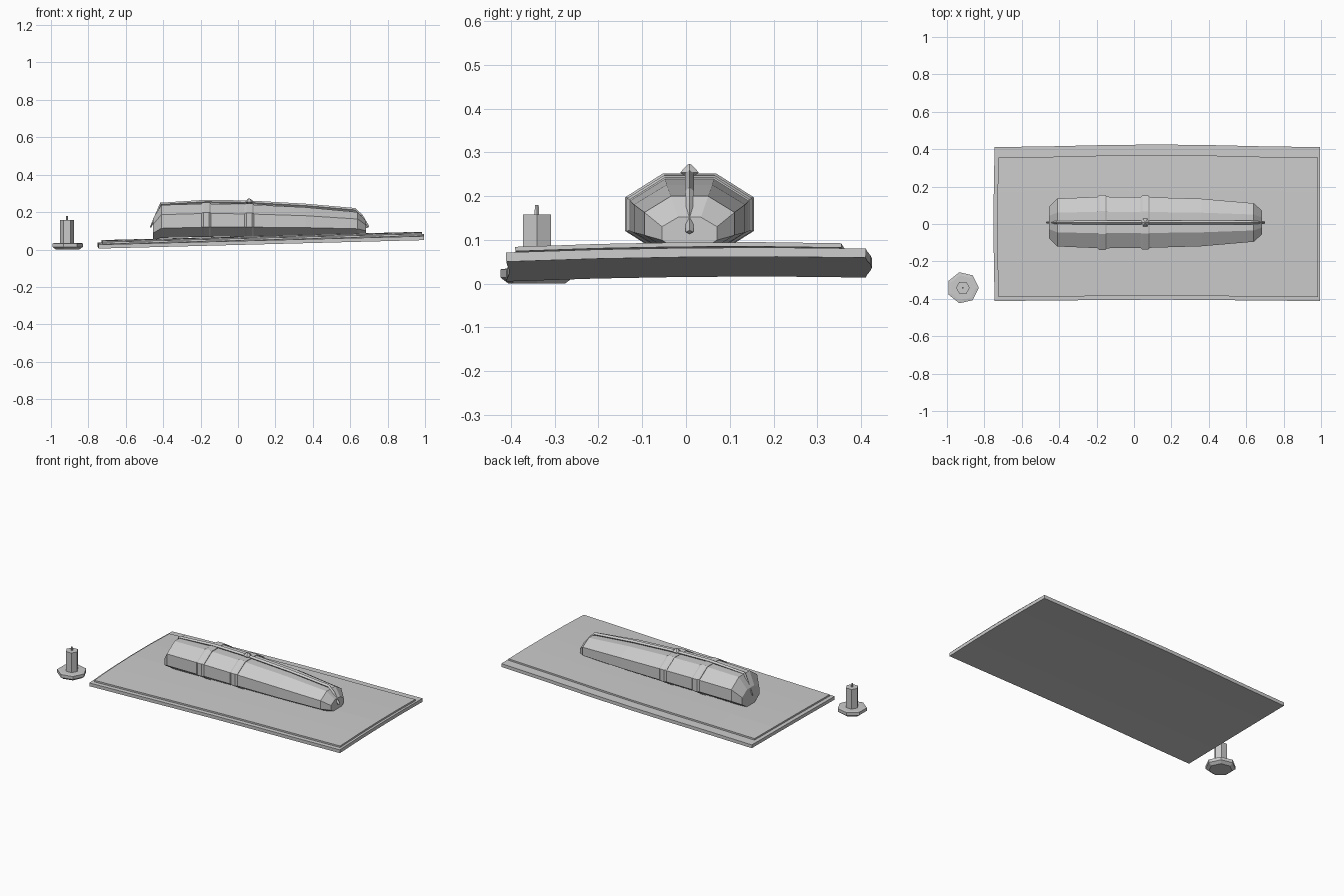
import bpy, math

if "Cube" in bpy.data.objects:
    bpy.data.objects.remove(bpy.data.objects["Cube"])

grey = bpy.data.materials.new("plain grey")
grey.diffuse_color = (0.6, 0.6, 0.6, 1)
grey.use_nodes = True
grey.node_tree.nodes["Principled BSDF"].inputs["Base Color"].default_value = grey.diffuse_color


def make(name, verts, faces):
    me = bpy.data.meshes.new(name)
    me.from_pydata(verts, [], faces)
    me.materials.append(grey)
    ob = bpy.data.objects.new(name, me)
    bpy.context.collection.objects.link(ob)
    return ob


def loft(name, rings):
    """Skin a list of equal-sized rings and cap both ends."""
    n = len(rings[0])
    verts = [v for r in rings for v in r]
    faces = [(i * n + j, i * n + (j + 1) % n, (i + 1) * n + (j + 1) % n, (i + 1) * n + j)
             for i in range(len(rings) - 1) for j in range(n)]
    faces += [tuple(reversed(range(n))), tuple(range(len(verts) - n, len(verts)))]
    return make(name, verts, faces)


def turned(name, cx, cy, n, profile):
    """Stack of n-sided rings (radius, z) around a vertical axis."""
    return loft(name, [[(cx + r * math.cos(2 * math.pi * k / n),
                         cy + r * math.sin(2 * math.pi * k / n), z)
                        for k in range(n)] for r, z in profile])


def octagon(x, cy, hw, bottom, top):
    """Flat-topped eight-sided section across the body."""
    c = math.cos(math.pi / 8)
    cz, hz = (bottom + top) / 2, (top - bottom) / 2
    return [(x, cy + hw / c * math.cos(a), cz + hz / c * math.sin(a))
            for a in (math.pi / 8 + k * math.pi / 4 for k in range(8))]


def sheet(name, x0, x1, y0, y1, height, thick):
    """Slightly warped cloth, thickened downwards."""
    nx, ny = 6, 4
    verts = []
    for i in range(nx + 1):
        for j in range(ny + 1):
            x, v = x0 + (x1 - x0) * i / nx, j / ny
            y = y0 + (y1 - y0) * v
            y += (2 * v - 1) * 0.007 * math.cos(3.5 * (x - 0.12)) * (1 if v > 0.5 else -0.5)
            bow = 0.006 * (1 - (2 * v - 1) ** 2)
            verts.append((x - bow if i == 0 else x, y, height + 0.026 * x + 0.011 * y + bow))
    m = ny + 1
    faces = [(i * m + j, (i + 1) * m + j, (i + 1) * m + j + 1, i * m + j + 1)
             for i in range(nx) for j in range(ny)]
    ob = make(name, verts, faces)
    mod = ob.modifiers.new("thickness", 'SOLIDIFY')
    mod.thickness, mod.offset = thick, -1
    return ob


# two layered cloths
sheet("lower_cloth", -0.745, 0.995, -0.408, 0.418, 0.050, 0.021)
sheet("upper_cloth", -0.725, 0.983, -0.387, 0.362, 0.063, 0.010)

# wrapped body: x, half width, bottom, top
CY = 0.008
stations = [(-0.455, 0.085, 0.055, 0.165), (-0.41, 0.128, 0.062, 0.238),
            (-0.17, 0.138, 0.068, 0.245), (0.06, 0.136, 0.070, 0.240),
            (0.36, 0.127, 0.072, 0.226), (0.64, 0.103, 0.074, 0.200),
            (0.685, 0.063, 0.078, 0.152)]
loft("wrapped_body", [octagon(x, CY, w, b, t) for x, w, b, t in stations])

# binding bands around the body
for name, x, hw, bottom, top in (("rear_band", -0.17, 0.147, 0.066, 0.252),
                                 ("middle_band", 0.06, 0.144, 0.068, 0.247)):
    loft(name, [octagon(x + dx, CY, hw - d, bottom + d / 2, top - d / 2)
                for dx, d in ((-0.025, 0.008), (-0.015, 0), (0.015, 0), (0.025, 0.008))])

# seam running over the top, thin four-sided section
path = [(-0.468, 0.118, 0.004), (-0.412, 0.242, 0.009), (-0.17, 0.256, 0.010),
        (0.06, 0.252, 0.010), (0.36, 0.235, 0.010), (0.625, 0.212, 0.010),
        (0.66, 0.180, 0.008), (0.695, 0.118, 0.009)]
rings = []
for i, (x, z, r) in enumerate(path):
    a, b = path[max(i - 1, 0)], path[min(i + 1, len(path) - 1)]
    t = math.atan2(b[1] - a[1], b[0] - a[0])
    nx, nz = -math.sin(t), math.cos(t)
    rings.append([(x + s * r * nx, CY + c * r, z + s * r * nz)
                  for c, s in ((1, 0), (0, 1), (-1, 0), (0, -1))])
loft("top_seam", rings)

# knot on the seam
turned("knot", 0.06, CY, 6, [(0.006, 0.240), (0.024, 0.254), (0.015, 0.264), (0.002, 0.274)])

# candle on a dish
PX, PY = -0.915, -0.341
turned("candle_dish", PX, PY, 7, [(0.066, 0.0), (0.085, 0.014), (0.085, 0.033), (0.068, 0.035)])
turned("candle", PX, PY, 6, [(0.037, 0.03), (0.037, 0.158)])
turned("wick", PX, PY, 6, [(0.006, 0.155), (0.005, 0.180)])
